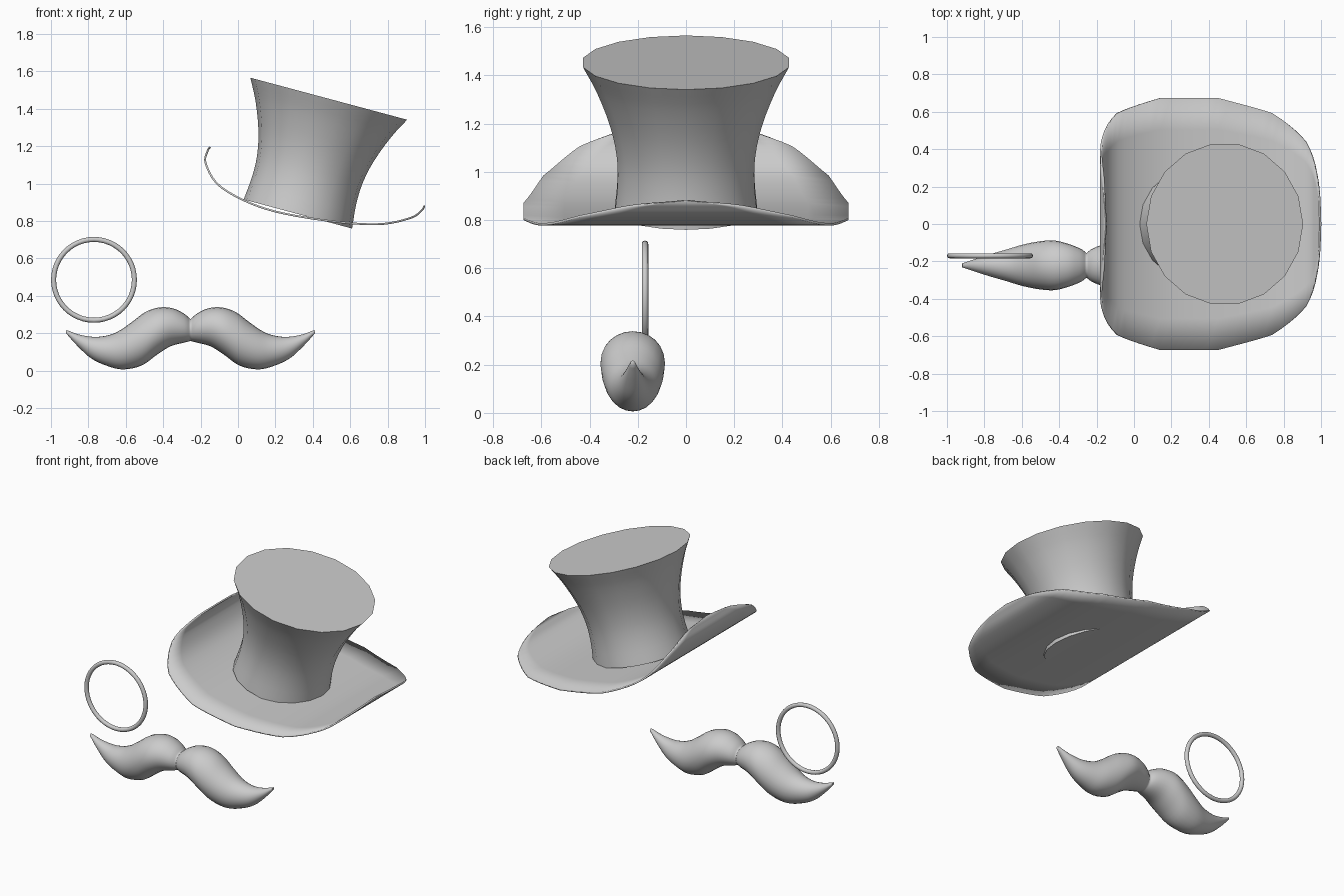
import bpy, bmesh, math
from mathutils import Vector

if "Cube" in bpy.data.objects:
    bpy.data.objects.remove(bpy.data.objects["Cube"])


def spline(pts, steps):
    """Smooth curve through the given points (any dimension)."""
    p = [Vector(q) for q in pts]
    p = [2 * p[0] - p[1]] + p + [2 * p[-1] - p[-2]]
    out = []
    for i in range(1, len(p) - 2):
        a, b, c, d = p[i - 1:i + 3]
        for k in range(steps):
            t = k / steps
            out.append(0.5 * (2 * b + (c - a) * t + (2 * a - 5 * b + 4 * c - d) * t * t
                              + (3 * b - a - 3 * c + d) * t ** 3))
    return out + [p[-2]]


def loft(name, rows, closed=True, caps=(False, False), angle=40):
    """Skin rows of points into a smooth-shaded object."""
    bm = bmesh.new()
    vs = [[bm.verts.new(co) for co in row] for row in rows]
    n = len(rows[0])
    for a, b in zip(vs, vs[1:]):
        for j in range(n if closed else n - 1):
            k = (j + 1) % n
            bm.faces.new((a[j], a[k], b[k], b[j]))
    if caps[0]:
        bm.faces.new(vs[0])
    if caps[1]:
        bm.faces.new(vs[-1])
    bmesh.ops.remove_doubles(bm, verts=bm.verts, dist=1e-5)
    bmesh.ops.recalc_face_normals(bm, faces=bm.faces)
    me = bpy.data.meshes.new(name)
    bm.to_mesh(me)
    bm.free()
    ob = bpy.data.objects.new(name, me)
    bpy.context.collection.objects.link(ob)
    smooth(ob, angle)
    return ob


def smooth(ob, angle):
    bpy.ops.object.select_all(action='DESELECT')
    ob.select_set(True)
    bpy.context.view_layer.objects.active = ob
    bpy.ops.object.shade_smooth_by_angle(angle=math.radians(angle))


# Hat crown: flared 18-sided lathe, tilted 15 degrees
profile = spline([(0.30, 0), (0.288, 0.13), (0.292, 0.25), (0.32, 0.38),
                  (0.375, 0.525), (0.434, 0.638)], 3)
ring = [math.tau * i / 18 for i in range(18)]
crown = loft("hat_crown",
             [[(r * math.cos(a), r * math.sin(a), h) for a in ring] for r, h in profile],
             caps=(True, True))
crown.location = (0.32, 0, 0.837)
crown.rotation_euler = (0, math.radians(15), 0)

# Hat brim: 18-sided disc rolled up at both sides; keys are x, z along the roll
keys = [(-0.148, 1.195), (-0.162, 1.175), (-0.172, 1.105), (-0.09, 0.98), (0.14, 0.867),
        (0.45, 0.805), (0.74, 0.782), (0.92, 0.815), (0.983, 0.858), (0.997, 0.882)]
STEPS, ACROSS = 5, 8
rows = []
for i, (x, z) in enumerate(spline(keys, STEPS)):
    k, t = divmod(i, STEPS)
    w0, w1 = (0.684 * math.sin(math.radians(20 * m)) for m in (k, k + 1))
    w = w0 + (w1 - w0) * t / STEPS
    if k == 9:
        w = 0
    rows.append([(x, w * (2 * j / ACROSS - 1), z) for j in range(ACROSS + 1)])
brim = loft("hat_brim", rows, closed=False)
solid = brim.modifiers.new("thickness", 'SOLIDIFY')
solid.thickness = 0.01
solid.offset = 0

# Moustache half: upper x, z, lower x, z, half depth of each cross-section
sections = [(-0.254, 0.275, -0.254, 0.158, 0.066), (-0.29, 0.305, -0.285, 0.15, 0.09),
            (-0.35, 0.333, -0.36, 0.13, 0.116), (-0.425, 0.337, -0.43, 0.087, 0.133),
            (-0.50, 0.31, -0.515, 0.027, 0.128), (-0.58, 0.25, -0.615, 0.006, 0.11),
            (-0.66, 0.20, -0.70, 0.025, 0.085), (-0.75, 0.18, -0.785, 0.065, 0.06),
            (-0.84, 0.19, -0.862, 0.135, 0.033), (-0.918, 0.217, -0.92, 0.20, 0.01)]
rows = []
for ux, uz, lx, lz, d in spline(sections, 4):
    row = []
    for i in range(24):
        a = math.tau * i / 24
        s = 0.5 + 0.5 * math.cos(a)
        row.append((lx + (ux - lx) * s + 0.254, d * math.sin(a), lz + (uz - lz) * s))
    rows.append(row)
moustache = loft("moustache", rows, caps=(False, True), angle=60)
moustache.location = (-0.254, -0.221, 0)
moustache.modifiers.new("other_half", 'MIRROR')

# Monocle ring
bpy.ops.mesh.primitive_torus_add(location=(-0.77, -0.17, 0.485),
                                 rotation=(math.pi / 2, 0, 0),
                                 major_radius=0.216, minor_radius=0.0135,
                                 major_segments=48, minor_segments=12)
monocle = bpy.context.object
monocle.name = "monocle_ring"
smooth(monocle, 60)
